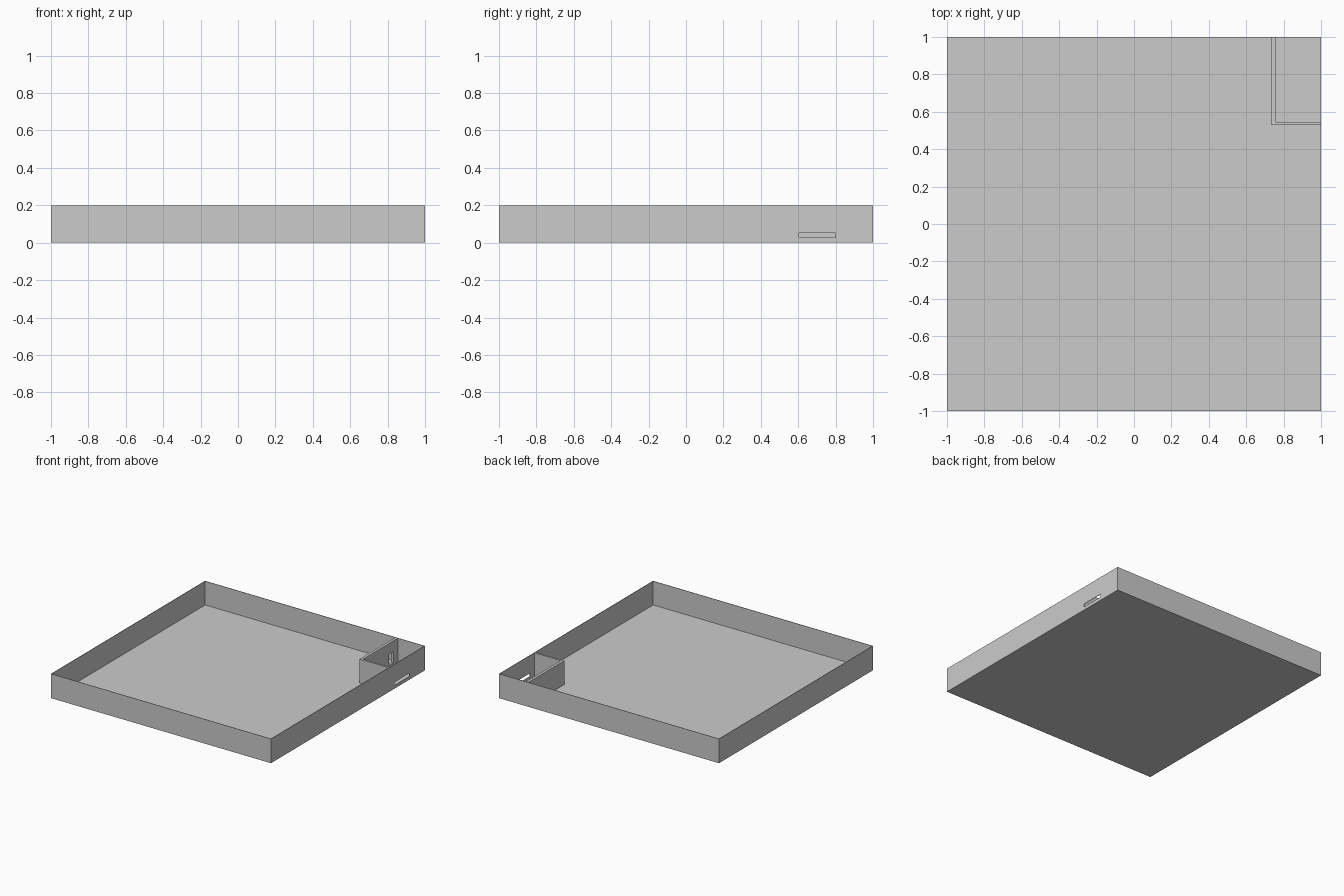
import bpy
import bmesh
from mathutils import Matrix, Vector

cube = bpy.data.objects.get("Cube")
if cube:
    bpy.data.objects.remove(cube, do_unlink=True)

grey = bpy.data.materials.new("light_grey")
grey.use_nodes = True
grey.diffuse_color = (0.6, 0.6, 0.6, 1)
grey.node_tree.nodes["Principled BSDF"].inputs["Base Color"].default_value = (0.6, 0.6, 0.6, 1)

HEIGHT = 0.2
SHEET = 0.004          # thickness of the tray sheet
INNER = 1 - SHEET      # inside face of the tray walls


def box(name, low, high):
    """Box between two opposite corners."""
    low, high = Vector(low), Vector(high)
    bm = bmesh.new()
    bmesh.ops.create_cube(
        bm, size=1,
        matrix=Matrix.Translation((low + high) / 2) @ Matrix.Diagonal((*(high - low), 1)))
    mesh = bpy.data.meshes.new(name)
    bm.to_mesh(mesh)
    bm.free()
    mesh.materials.append(grey)
    obj = bpy.data.objects.new(name, mesh)
    bpy.context.collection.objects.link(obj)
    return obj


def cut(obj, low, high):
    """Remove a box-shaped volume from an object."""
    cutter = box("cutter", low, high)
    cutter.hide_render = True
    mod = obj.modifiers.new("cut", 'BOOLEAN')
    mod.operation = 'DIFFERENCE'
    mod.solver = 'EXACT'
    mod.object = cutter
    bpy.context.view_layer.objects.active = obj
    bpy.ops.object.modifier_apply(modifier=mod.name)
    bpy.data.objects.remove(cutter, do_unlink=True)


# Open thin-walled tray with a cable slot in its left wall
tray = box("tray", (-1, -1, 0), (1, 1, HEIGHT))
cut(tray, (-INNER, -INNER, SHEET), (INNER, INNER, HEIGHT + 0.1))
cut(tray, (0.95, 0.605, 0.027), (1.05, 0.8, 0.053))

# L-shaped corner partition with a small pass-through near the back wall
partition = box("corner_partition", (0.734, 0.53, SHEET), (INNER, INNER, HEIGHT))
cut(partition, (0.756, 0.546, -0.1), (1.1, 1.1, HEIGHT + 0.1))
cut(partition, (0.7, 0.88, 0.02), (0.8, 0.94, 0.11))
